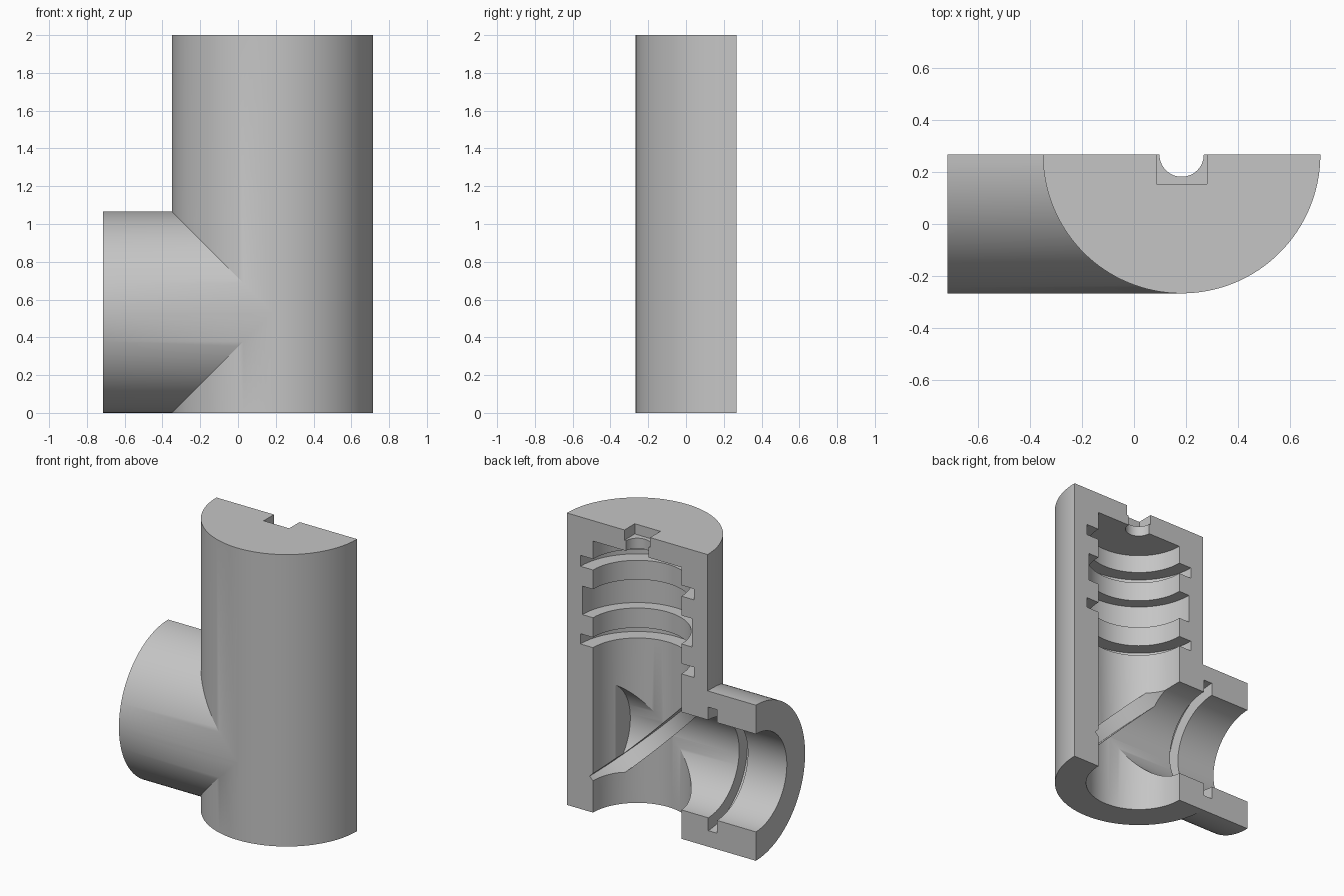
import bpy
import bmesh
import math
from mathutils import Matrix, Vector

cube = bpy.data.objects.get("Cube")
if cube:
    bpy.data.objects.remove(cube, do_unlink=True)

# Main dimensions
OUTER = 0.533           # outer radius of both pipes
BORE = 0.335            # inner radius of both pipes
AXIS_X = 0.183          # upright axis
CUT_Y = 0.2665          # section plane through both axes
PIPE_END = -0.716
SEGMENTS = 128

grey = bpy.data.materials.new("plain grey")
grey.use_nodes = True
colour = (0.56, 0.56, 0.56, 1)
grey.diffuse_color = colour
grey.node_tree.nodes["Principled BSDF"].inputs["Base Color"].default_value = colour


def finish(name, bm):
    bmesh.ops.recalc_face_normals(bm, faces=bm.faces)
    mesh = bpy.data.meshes.new(name)
    bm.to_mesh(mesh)
    bm.free()
    mesh.materials.append(grey)
    obj = bpy.data.objects.new(name, mesh)
    bpy.context.collection.objects.link(obj)
    return obj


def lathe(name, profile, origin, direction):
    """Closed turned solid from (radius, distance along axis) points."""
    bm = bmesh.new()
    rings = []
    for r, h in profile:
        rings.append([bm.verts.new((r * math.cos(a), r * math.sin(a), h))
                      for a in (math.tau * i / SEGMENTS for i in range(SEGMENTS))])
    for low, high in zip(rings, rings[1:]):
        for i in range(SEGMENTS):
            j = (i + 1) % SEGMENTS
            bm.faces.new((low[i], low[j], high[j], high[i]))
    bm.faces.new(rings[0][::-1])
    bm.faces.new(rings[-1])
    turn = Vector((0, 0, 1)).rotation_difference(Vector(direction)).to_matrix().to_4x4()
    bm.transform(Matrix.Translation(origin) @ turn)
    return finish(name, bm)


def box(name, low, high):
    bm = bmesh.new()
    bmesh.ops.create_cube(bm, size=1)
    for v in bm.verts:
        v.co = [l if c < 0 else h for c, l, h in zip(v.co, low, high)]
    return finish(name, bm)


def combine(target, tool, operation):
    mod = target.modifiers.new(tool.name, 'BOOLEAN')
    mod.object = tool
    mod.operation = operation
    mod.solver = 'EXACT'
    bpy.ops.object.select_all(action='DESELECT')
    target.select_set(True)
    bpy.context.view_layer.objects.active = target
    bpy.ops.object.modifier_apply(modifier=mod.name)
    bpy.data.objects.remove(tool, do_unlink=True)


def grooved(start, end, grooves):
    """Bore profile widened at each (from, to, radius) groove."""
    points = [(BORE, start)]
    for a, b, r in grooves:
        points += [(BORE, a), (r, a), (r, b), (BORE, b)]
    return points + [(BORE, end)]


foot = (AXIS_X, CUT_Y, 0)
centre = (AXIS_X, CUT_Y, OUTER)
mouth = (PIPE_END, CUT_Y, OUTER)

# Outer shell: upright barrel and side pipe
body = lathe("valve_body", [(OUTER, 0), (OUTER, 2)], foot, (0, 0, 1))
side = lathe("side_pipe", [(OUTER, 0), (OUTER, AXIS_X - PIPE_END)], mouth, (1, 0, 0))
combine(body, side, 'UNION')

# Bores with ring grooves
upright = grooved(-0.1, 1.86, [(1.13, 1.2, 0.43), (1.335, 1.53, 0.415), (1.662, 1.737, 0.43)])
across = grooved(-0.1, 0.47 - PIPE_END, [(0.295, 0.361, 0.423)])
cutters = [
    lathe("upright_bore", upright, foot, (0, 0, 1)),
    lathe("side_bore", across, mouth, (1, 0, 0)),
    # Slanted seat groove where the bores cross
    lathe("seat_groove", [(0.46, -0.05), (0.46, 0.05)], centre, (1, 0, 1)),
    # Stem hole and square pocket in the top
    lathe("stem_hole", [(0.085, 1.7), (0.085, 2.1)], foot, (0, 0, 1)),
    box("top_pocket", (AXIS_X - 0.097, CUT_Y - 0.112, 1.93), (AXIS_X + 0.097, CUT_Y + 0.112, 2.1)),
    # Section cut removing the rear half
    box("section_cut", (-2, CUT_Y, -1), (2, 2, 3)),
]
for tool in cutters:
    combine(body, tool, 'DIFFERENCE')

bpy.ops.object.shade_smooth_by_angle(angle=math.radians(25))
